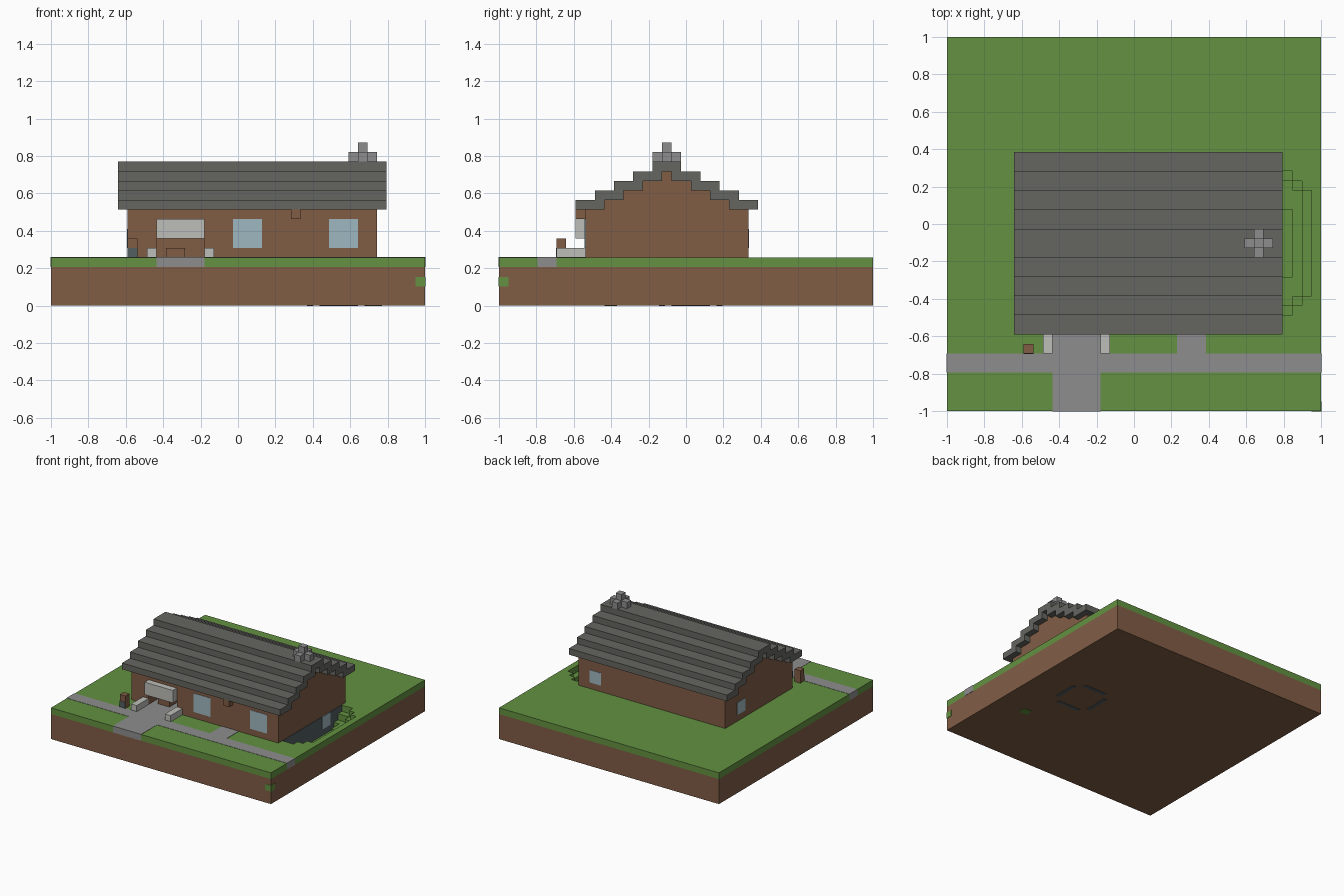
import bpy
import bmesh
from mathutils import Vector

cube = bpy.data.objects.get("Cube")
if cube:
    bpy.data.objects.remove(cube, do_unlink=True)

N = 39            # blocks along each side of the plot
V = 2 / N         # block size
T = 0.06          # thickness of painted plates, in blocks


def material(name, rgb):
    linear = [((c / 255 + 0.055) / 1.055) ** 2.4 for c in rgb] + [1]
    m = bpy.data.materials.new(name)
    m.use_nodes = True
    m.diffuse_color = linear
    m.node_tree.nodes["Principled BSDF"].inputs["Base Color"].default_value = linear
    return m


dirt = material("brown", (129, 93, 69))
grass = material("grass_green", (99, 145, 65))
paving = material("paving_grey", (141, 141, 141))
roof_grey = material("roof_grey", (101, 102, 96))
pale = material("pale_stone", (189, 189, 185))
glass = material("glass_blue", (159, 184, 192))
slate = material("slate", (82, 94, 98))


def to_world(p):
    return Vector((p[0] * V - 1, p[1] * V - 1, p[2] * V))


def prism(name, outline, lo, hi, axis, mats, rule=None):
    """Extrude a block-unit outline along x (axis 0) or z (axis 2)."""
    bm = bmesh.new()
    ring = []
    for a, b in outline:
        p = (lo, a, b) if axis == 0 else (a, b, lo)
        ring.append(bm.verts.new(to_world(p)))
    face = bm.faces.new(ring)
    moved = bmesh.ops.extrude_face_region(bm, geom=[face], use_keep_orig=True)
    step = Vector(((hi - lo) * V, 0, 0)) if axis == 0 else Vector((0, 0, (hi - lo) * V))
    for v in moved["geom"]:
        if isinstance(v, bmesh.types.BMVert):
            v.co += step
    bmesh.ops.recalc_face_normals(bm, faces=bm.faces)
    if rule:
        for f in bm.faces:
            f.material_index = rule(f)
    mesh = bpy.data.meshes.new(name)
    bm.to_mesh(mesh)
    bm.free()
    for m in mats:
        mesh.materials.append(m)
    ob = bpy.data.objects.new(name, mesh)
    bpy.context.collection.objects.link(ob)
    return ob


def box(name, x, y, z, mat):
    rect = [(x[0], y[0]), (x[1], y[0]), (x[1], y[1]), (x[0], y[1])]
    return prism(name, rect, z[0], z[1], 2, [mat])


# Ground: solid part under and beside the house
PIT_X = 34
box("dirt_main", (0, PIT_X), (0, N), (0, 4), dirt)
box("grass_main", (0, PIT_X), (0, N), (4, 5), grass)


def outer_is_dirt(f):
    c = f.calc_center_median()
    outside = c.x > 0.99 or abs(c.y) > 0.99 or c.z < 0.01
    return 0 if outside else 1


# Ground: side strip with a stepped window well against the house
def well_layer(name, steps, z, mats):
    """steps: (x, low y, high y), widest next to the house."""
    pts = [(PIT_X, 0), (N, 0), (N, N), (PIT_X, N)]
    x_prev = PIT_X
    for x, lo, hi in steps:
        pts += [(x_prev, hi), (x, hi)]
        x_prev = x
    back = []
    x_prev = PIT_X
    for x, lo, hi in steps:
        back += [(x_prev, lo), (x, lo)]
        x_prev = x
    prism(name, pts + back[::-1], z[0], z[1], 2, mats, outer_is_dirt)


well_layer("side_floor", [], (0, 2), [dirt, grass])
well_layer("well_bottom_step", [(35, 12, 23), (36, 14, 21)], (2, 3), [dirt, grass])
well_layer("well_middle_step", [(36, 11, 24), (37, 12, 23)], (3, 4), [dirt, grass])
well_layer("well_top_step", [(36, 10, 25), (37, 11, 24), (38, 12, 23)], (4, 5),
           [grass, grass])
box("foundation_face", (PIT_X, PIT_X + T), (10, 25), (2, 5), slate)
box("basement_window", (PIT_X, PIT_X + 2 * T), (20, 22), (3, 5), glass)

# Paths, a hair proud of the turf
E = 0.04
box("street_path", (-E, N + E), (4, 6), (4, 5 + E), paving)
box("driveway", (11, 16), (-E, 12), (4, 5 + E), paving)
box("side_path", (24, 27), (6, 9), (4, 5 + E), paving)

# Painted patches on the plot's corner and underside
box("corner_patch", (N - 1, N + E), (-E, 1), (2, 3), grass)
box("underside_patch", (33, 34.5), (11, 12.3), (-E, E), grass)
for s in (-1, 1):
    box("underside_strip_x", (28, 32), (20 + 3 * s - .3, 20 + 3 * s + .3), (-E, E), slate)
    box("underside_strip_y", (30 + 3 * s - .3, 30 + 3 * s + .3), (18, 22), (-E, E), slate)

# House walls: stepped gable profile, with a recess for the garage opening
gable = [(26, 5), (26, 10)]
for k in range(4):
    gable += [(24 - 2 * k, 10 + k), (24 - 2 * k, 11 + k)]
for k in reversed(range(4)):
    gable += [(11 + 2 * k, 11 + k), (11 + 2 * k, 10 + k)]
gable += [(9, 10)]
plain = gable + [(9, 5)]
recessed = gable + [(9, 7), (12, 7), (12, 5)]
prism("walls_left_end", plain, 8, 11, 0, [dirt])
prism("walls_garage", recessed, 11, 16, 0, [dirt])
prism("walls_main", plain, 16, 34, 0, [dirt])
box("garage_crate", (12, 14), (10, 12), (5, 6), dirt)

# Stepped roof, mirrored about the ridge
for k in range(4):
    box("roof_step_front", (7, 35), (8 + 2 * k, 11 + 2 * k), (10 + k, 11 + k), roof_grey)
    box("roof_step_back", (7, 35), (24 - 2 * k, 27 - 2 * k), (10 + k, 11 + k), roof_grey)
box("roof_ridge", (7, 35), (16, 19), (14, 15), roof_grey)

# Chimney: a cross of blocks with a taller middle
box("chimney_bar_x", (31, 34), (17, 18), (15, 16), paving)
for y in (16, 18):
    box("chimney_bar_y", (32, 33), (y, y + 1), (15, 16), paving)
box("chimney_stack", (32, 33), (17, 18), (15, 17), paving)

# Entrance details
box("garage_awning", (11, 16), (8, 9), (7, 9), pale)
for x in (10, 16):
    box("low_wall", (x, x + 1), (6, 9), (5, 6), pale)
box("porch_lamp", (25, 26), (8, 9), (9, 10), dirt)
box("mailbox", (8, 9), (6, 7), (5, 7), dirt)
box("mailbox_front", (8, 9), (6 - T, 6), (5, 6), slate)

# Windows as thin plates
for x in (19, 29):
    box("front_window", (x, x + 3), (9 - T, 9), (6, 9), glass)
box("back_window", (30, 32), (26, 26 + T), (6, 8), glass)
box("end_window", (8 - T, 8), (21, 23), (6, 8), glass)
